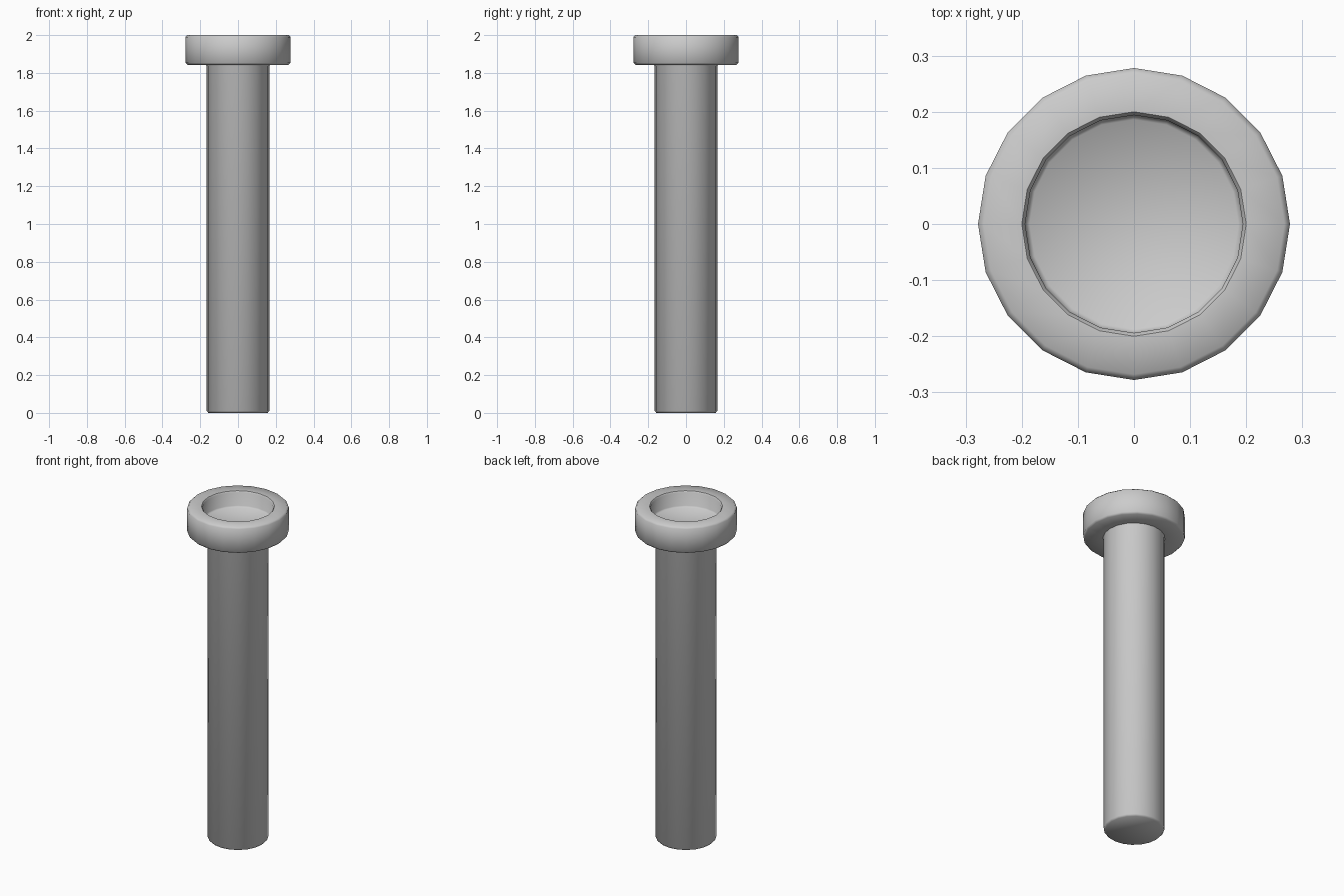
import bpy, bmesh, math

if "Cube" in bpy.data.objects:
    bpy.data.objects.remove(bpy.data.objects["Cube"])

SIDES = 20


def lathe(name, profile):
    """Revolve an (r, z) profile around z; end points are closed with flat caps."""
    bm = bmesh.new()
    rings = []
    for r, z in profile:
        rings.append([bm.verts.new((r * math.cos(2 * math.pi * i / SIDES),
                                    r * math.sin(2 * math.pi * i / SIDES), z))
                      for i in range(SIDES)])
    for a, b in zip(rings, rings[1:]):
        for i in range(SIDES):
            j = (i + 1) % SIDES
            bm.faces.new((a[i], a[j], b[j], b[i]))
    bm.faces.new(rings[0][::-1])
    bm.faces.new(rings[-1])
    bmesh.ops.recalc_face_normals(bm, faces=bm.faces)
    mesh = bpy.data.meshes.new(name)
    bm.to_mesh(mesh)
    bm.free()
    obj = bpy.data.objects.new(name, mesh)
    bpy.context.collection.objects.link(obj)
    bpy.ops.object.select_all(action='DESELECT')
    obj.select_set(True)
    bpy.context.view_layer.objects.active = obj
    bpy.ops.object.shade_smooth_by_angle(angle=math.radians(50))
    return obj


# One continuous body: shaft, collar head and cup recess, with small bevels
lathe("flanged_pin", [
    (0.157, 0.0), (0.166, 0.01),                      # shaft foot
    (0.166, 1.835), (0.17, 1.843),                    # shaft meets head
    (0.268, 1.843), (0.278, 1.853),                   # head underside
    (0.278, 1.99), (0.268, 2.0),                      # outer rim
    (0.2, 2.0), (0.194, 1.992),                       # inner rim
    (0.194, 1.913), (0.186, 1.905),                   # recess wall and floor
])
